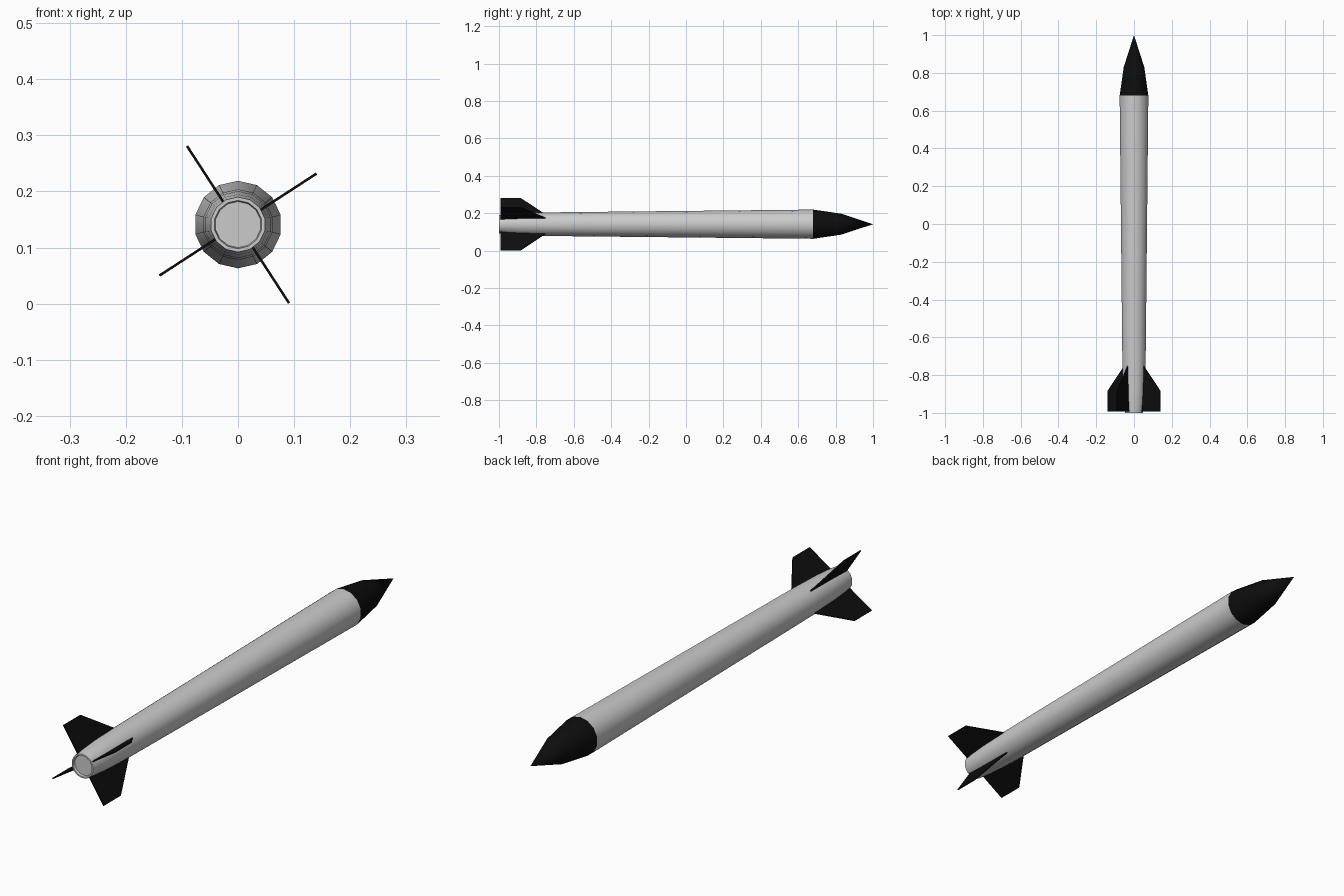
import bpy, bmesh
from math import sin, cos, pi, radians
from mathutils import Matrix

if "Cube" in bpy.data.objects:
    bpy.data.objects.remove(bpy.data.objects["Cube"])

SIDES = 14
AXIS_Z = 0.141

black = bpy.data.materials.new("black_paint")
black.diffuse_color = (0.004, 0.004, 0.004, 1)
black.use_nodes = True
black.node_tree.nodes["Principled BSDF"].inputs["Base Color"].default_value = black.diffuse_color


def finish(name, bm, material=None, smooth=True):
    bmesh.ops.recalc_face_normals(bm, faces=bm.faces)
    mesh = bpy.data.meshes.new(name)
    bm.to_mesh(mesh)
    bm.free()
    obj = bpy.data.objects.new(name, mesh)
    bpy.context.collection.objects.link(obj)
    obj.location.z = AXIS_Z
    if material:
        mesh.materials.append(material)
    if smooth:
        bpy.ops.object.select_all(action='DESELECT')
        obj.select_set(True)
        bpy.context.view_layer.objects.active = obj
        bpy.ops.object.shade_smooth_by_angle(angle=radians(32))
    return obj


def lathe(name, profile, material=None, cap=False):
    """Turn (y, radius) points around the long axis."""
    bm = bmesh.new()
    rings = []
    for y, r in profile:
        if r == 0:
            rings.append([bm.verts.new((0, y, 0))] * SIDES)
        else:
            rings.append([bm.verts.new((r * sin(2 * pi * i / SIDES), y,
                                        r * cos(2 * pi * i / SIDES)))
                          for i in range(SIDES)])
    for a, b in zip(rings, rings[1:]):
        for i in range(SIDES):
            j = (i + 1) % SIDES
            bm.faces.new(list(dict.fromkeys((a[i], a[j], b[j], b[i]))))
    if cap:
        bm.faces.new(rings[0])
    return finish(name, bm, material)


# Tapered body with a shallow nozzle recess at the tail
lathe("body", [(-0.99, 0.041), (-1.0, 0.043), (-1.0, 0.049), (-0.96, 0.054),
               (-0.88, 0.0595), (-0.75, 0.063), (0.68, 0.078)], cap=True)

# Pointed nose
lathe("nose_cone", [(0.68, 0.078), (0.83, 0.056), (1.0, 0)], black)

# Four swept tail fins: (radius, y) outline, extruded to a thin plate
FIN = [(0.045, -0.993), (0.167, -0.993), (0.167, -0.885), (0.062, -0.752), (0.045, -0.752)]
THICK = 0.0045
for n in range(4):
    bm = bmesh.new()
    face = bm.faces.new([bm.verts.new((r, y, -THICK / 2)) for r, y in FIN])
    top = bmesh.ops.extrude_face_region(bm, geom=[face])["geom"]
    bmesh.ops.translate(bm, vec=(0, 0, THICK),
                        verts=[v for v in top if isinstance(v, bmesh.types.BMVert)])
    bmesh.ops.rotate(bm, verts=bm.verts, cent=(0, 0, 0),
                     matrix=Matrix.Rotation(-radians(33 + 90 * n), 3, 'Y'))
    finish(f"tail_fin_{n + 1}", bm, black, smooth=False)
